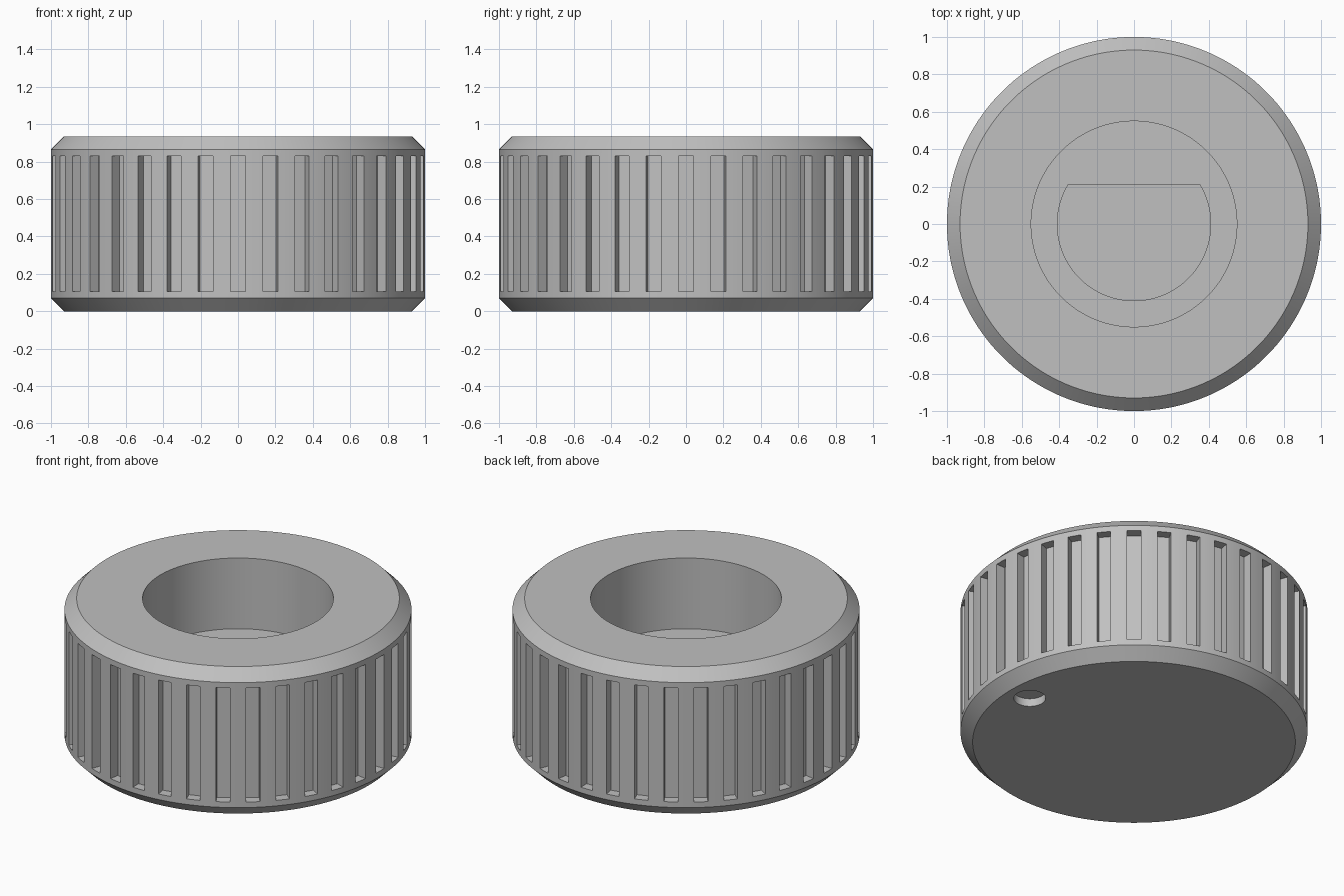
import bpy
import bmesh
from math import pi, radians, sin, cos, asin
from mathutils import Matrix, Vector

if "Cube" in bpy.data.objects:
    bpy.data.objects.remove(bpy.data.objects["Cube"])

HEIGHT = 0.935
GROOVES = 36


def make_material(name, color):
    mat = bpy.data.materials.new(name)
    mat.use_nodes = True
    mat.diffuse_color = color
    mat.node_tree.nodes["Principled BSDF"].inputs["Base Color"].default_value = color
    return mat


def make_object(name, bm, mat):
    bmesh.ops.recalc_face_normals(bm, faces=bm.faces[:])
    mesh = bpy.data.meshes.new(name)
    bm.to_mesh(mesh)
    bm.free()
    mesh.materials.append(mat)
    obj = bpy.data.objects.new(name, mesh)
    bpy.context.collection.objects.link(obj)
    return obj


def add_prism(bm, outline, z0, z1):
    """Extrude a closed 2D outline from z0 up to z1."""
    face = bm.faces.new([bm.verts.new((x, y, z0)) for x, y in outline])
    top = bmesh.ops.extrude_face_region(bm, geom=[face])["geom"]
    verts = [g for g in top if isinstance(g, bmesh.types.BMVert)]
    bmesh.ops.translate(bm, verts=verts, vec=Vector((0, 0, z1 - z0)))


grey = make_material("grey plastic", (0.53, 0.53, 0.53, 1))

# Knob body: chamfered drum with a round open cavity, turned from a profile
profile = [(0, 0), (0.93, 0), (1, 0.07), (1, HEIGHT - 0.07), (0.93, HEIGHT),
           (0.55, HEIGHT), (0.55, 0.485), (0, 0.485)]
bm = bmesh.new()
points = [bm.verts.new((r, 0, z)) for r, z in profile]
edges = [bm.edges.new(pair) for pair in zip(points, points[1:])]
bmesh.ops.spin(bm, geom=points + edges, cent=(0, 0, 0), axis=(0, 0, 1),
               angle=2 * pi, steps=180, use_duplicate=False)
bmesh.ops.remove_doubles(bm, verts=bm.verts[:], dist=0.0005)
knob = make_object("knob_body", bm, grey)

# Grip grooves: a ring of upright boxes sunk into the rim
bm = bmesh.new()
for i in range(GROOVES):
    place = (Matrix.Rotation(2 * pi * i / GROOVES, 4, "Z")
             @ Matrix.Translation((1.04, 0, 0.4675))
             @ Matrix.Diagonal((0.2, 0.08, 0.725, 1)))
    bmesh.ops.create_cube(bm, size=1, matrix=place)

# D-shaped shaft socket below the cavity floor
socket_r, flat_y = 0.41, 0.21
start = pi - asin(flat_y / socket_r)
sweep = pi + 2 * asin(flat_y / socket_r)
add_prism(bm, [(socket_r * cos(start + sweep * k / 96),
                socket_r * sin(start + sweep * k / 96)) for k in range(97)],
          0.13, 0.6)

# Round pointer dimple in the underside
add_prism(bm, [(0.785 + 0.092 * cos(2 * pi * k / 48),
                0.092 * sin(2 * pi * k / 48)) for k in range(48)],
          -0.1, 0.05)
cutter = make_object("cutter", bm, grey)
cutter.hide_render = True

# Carve the body, then discard the cutter
cut = knob.modifiers.new("carve", "BOOLEAN")
cut.operation = "DIFFERENCE"
cut.solver = "EXACT"
cut.object = cutter
bpy.ops.object.select_all(action="DESELECT")
knob.select_set(True)
bpy.context.view_layer.objects.active = knob
bpy.ops.object.modifier_apply(modifier=cut.name)
bpy.data.objects.remove(cutter)
bpy.ops.object.shade_smooth_by_angle(angle=radians(25))
